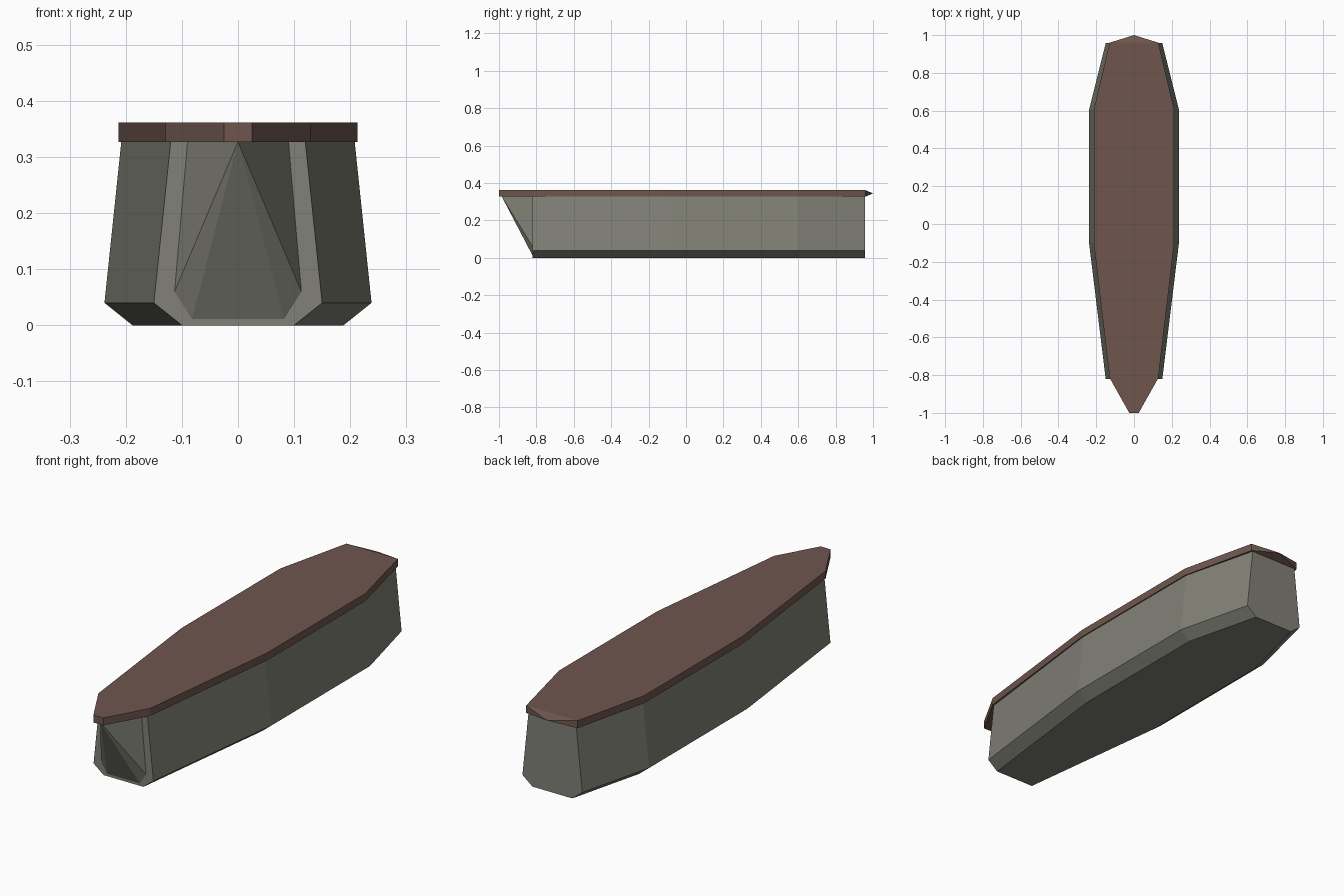
import bpy, bmesh

if "Cube" in bpy.data.objects:
    bpy.data.objects.remove(bpy.data.objects["Cube"])


def material(name, rgb):
    m = bpy.data.materials.new(name)
    m.diffuse_color = (*rgb, 1)
    m.use_nodes = True
    m.node_tree.nodes["Principled BSDF"].inputs["Base Color"].default_value = m.diffuse_color
    return m


HULL = material("grey hull", (0.220, 0.220, 0.184))
DECK = material("brown deck", (0.156, 0.094, 0.076))


def loft(name, mat, sections, apex=None, apex_at_start=False):
    """Skin half cross-sections (y, [(x, z), ...]) mirrored in x; optional pointed end."""
    bm = bmesh.new()
    rings = []
    for y, half in sections:
        pts = half + [(-x, z) for x, z in reversed(half)]
        rings.append([bm.verts.new((x, y, z)) for x, z in pts])
    n = len(rings[0])
    for a, b in zip(rings, rings[1:]):
        for i in range(n):
            j = (i + 1) % n
            bm.faces.new((a[i], a[j], b[j], b[i]))
    ends = [rings[0], rings[-1]]
    if apex:
        tip = bm.verts.new(apex)
        base = ends.pop(0 if apex_at_start else 1)
        for i in range(n):
            bm.faces.new((base[i], base[(i + 1) % n], tip))
        if len(sections) == 1:
            ends = [base]
    for ring in ends:
        bm.faces.new(ring)
    bmesh.ops.recalc_face_normals(bm, faces=bm.faces)
    me = bpy.data.meshes.new(name)
    bm.to_mesh(me)
    bm.free()
    me.materials.append(mat)
    ob = bpy.data.objects.new(name, me)
    bpy.context.collection.objects.link(ob)
    return ob


# Hull with chamfered bottom edge
Z_TOP = 0.327
end = [(0.10, 0), (0.15, 0.04), (0.12, Z_TOP)]
mid = [(0.188, 0), (0.238, 0.04), (0.208, Z_TOP)]
loft("hull", HULL, [(-0.82, end), (-0.10, mid), (0.605, mid), (0.957, end)])

# Raked bow, pointed at deck level
loft("bow", HULL, [(-0.82, [(0.082, 0.011), (0.113, 0.06), (0.09, Z_TOP)])],
     apex=(0, -0.985, Z_TOP), apex_at_start=True)

# Deck slab with blunt front and pyramidal stern tip
outline = [(-1.0, 0.025), (-0.815, 0.129), (-0.10, 0.213), (0.605, 0.213), (0.96, 0.129)]
loft("deck", DECK, [(y, [(w, Z_TOP), (w, 0.361)]) for y, w in outline],
     apex=(0, 1.0, 0.344))
